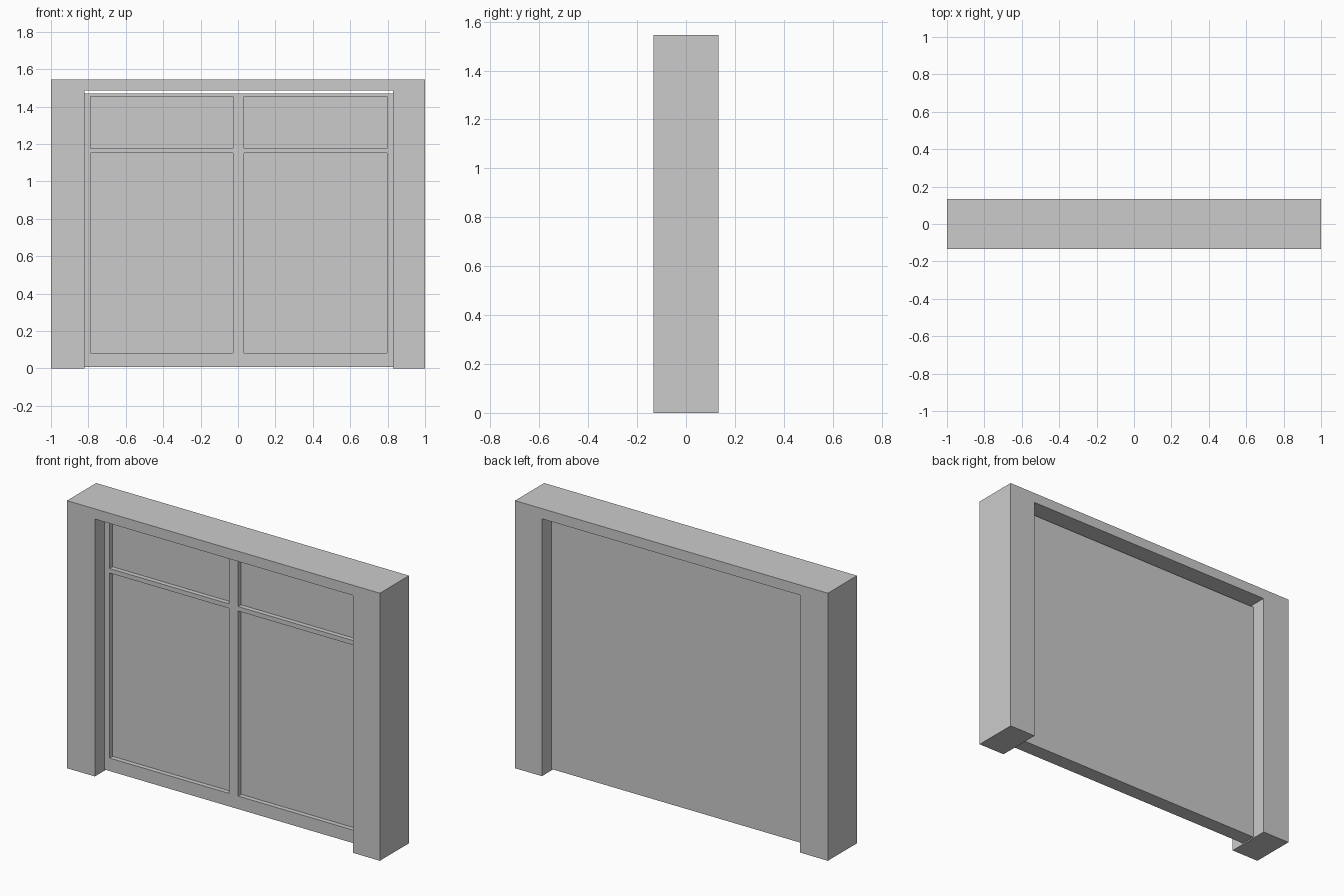
import bpy, bmesh

if "Cube" in bpy.data.objects:
    bpy.data.objects.remove(bpy.data.objects["Cube"])

HALF_DEPTH = 0.133
DOOR_Y = (-0.046, 0.044)
OPEN_X = (-0.822, 0.828)
RECESS = 0.027


def extrude_profile(name, points, y0, y1):
    """Extrude an (x, z) outline from y0 to y1."""
    bm = bmesh.new()
    face = bm.faces.new([bm.verts.new((x, y0, z)) for x, z in points])
    new = bmesh.ops.extrude_face_region(bm, geom=[face], use_keep_orig=True)["geom"]
    verts = [v for v in new if isinstance(v, bmesh.types.BMVert)]
    bmesh.ops.translate(bm, verts=verts, vec=(0, y1 - y0, 0))
    bmesh.ops.recalc_face_normals(bm, faces=bm.faces)
    mesh = bpy.data.meshes.new(name)
    bm.to_mesh(mesh)
    bm.free()
    obj = bpy.data.objects.new(name, mesh)
    bpy.context.collection.objects.link(obj)
    return obj


def rect(x0, x1, z0, z1):
    return [(x0, z0), (x1, z0), (x1, z1), (x0, z1)]


# Surround: two posts and a lintel in one piece
left, right = OPEN_X
extrude_profile("door_surround", [
    (-1, 0), (left, 0), (left, 1.487), (right, 1.487),
    (right, 0), (1, 0), (1, 1.546), (-1, 1.546)], -HALF_DEPTH, HALF_DEPTH)

# Door slab, leaving a narrow slot below the lintel
door = extrude_profile("door", rect(left, right, 0.007, 1.471), *DOOR_Y)

# Four shallow recessed panels on the front only
for side, xs in (("left", (-0.789, -0.026)), ("right", (0.033, 0.797))):
    for level, zs in (("lower", (0.082, 1.151)), ("upper", (1.177, 1.455))):
        cutter = extrude_profile(f"{level}_{side}_panel_cutter", rect(*xs, *zs),
                                 DOOR_Y[0] - 0.05, DOOR_Y[0] + RECESS)
        cutter.hide_render = True
        cutter.display_type = 'WIRE'
        mod = door.modifiers.new(cutter.name, 'BOOLEAN')
        mod.operation = 'DIFFERENCE'
        mod.solver = 'EXACT'
        mod.object = cutter
